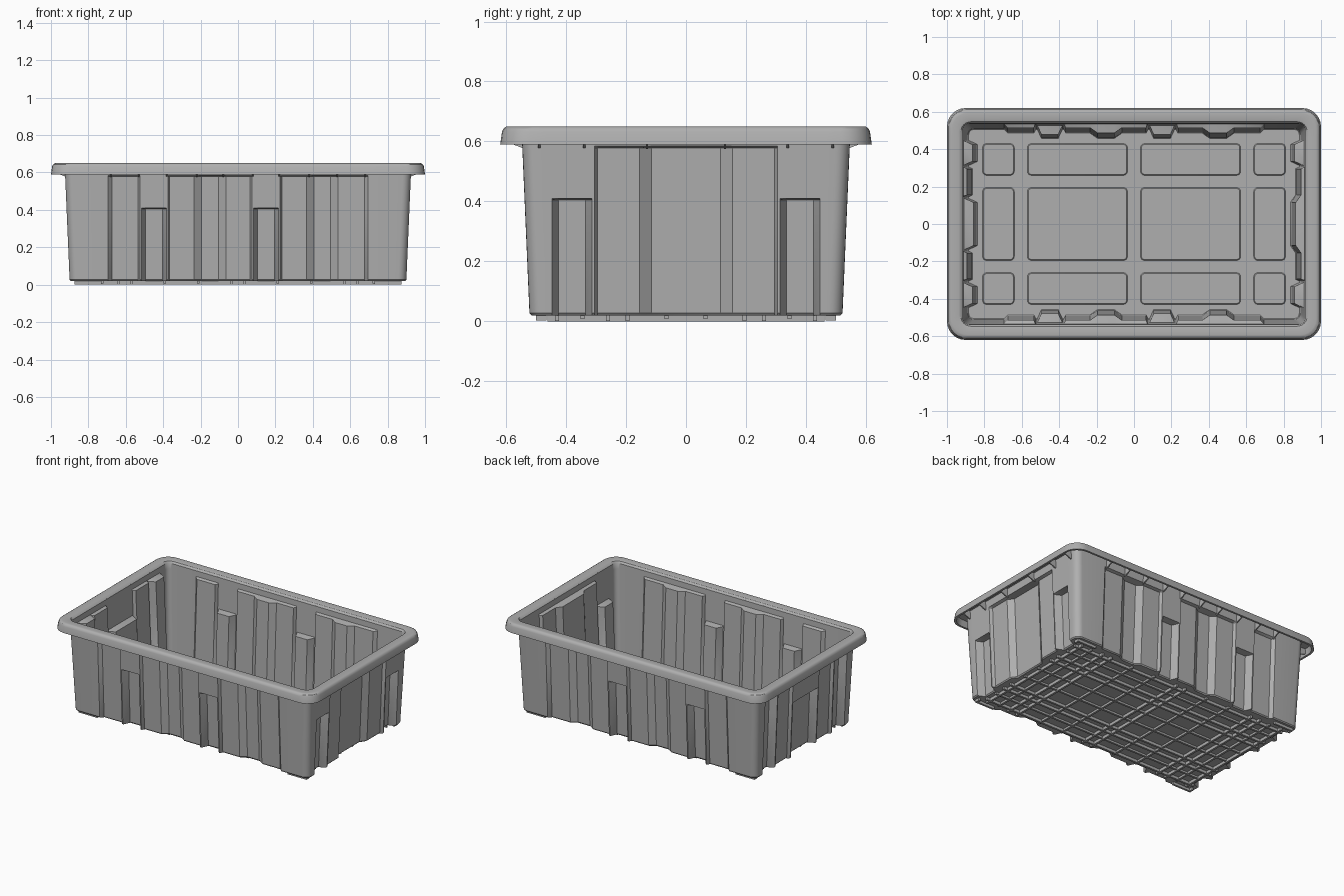
import bpy, bmesh, math

cube = bpy.data.objects.get("Cube")
if cube:
    bpy.data.objects.remove(cube, do_unlink=True)

mat = bpy.data.materials.new("grey_plastic")
mat.use_nodes = True
GREY = (0.43, 0.43, 0.43, 1)
mat.diffuse_color = GREY
mat.node_tree.nodes["Principled BSDF"].inputs["Base Color"].default_value = GREY

STEP, POCKET = 0.02, 0.048      # shallow recess and stacking pocket depths


def finish(name, bm):
    bmesh.ops.recalc_face_normals(bm, faces=bm.faces)
    mesh = bpy.data.meshes.new(name)
    bm.to_mesh(mesh)
    bm.free()
    obj = bpy.data.objects.new(name, mesh)
    bpy.context.collection.objects.link(obj)
    mesh.materials.append(mat)
    bpy.ops.object.select_all(action='DESELECT')
    bpy.context.view_layer.objects.active = obj
    obj.select_set(True)
    bpy.ops.object.shade_smooth_by_angle(angle=math.radians(32))
    return obj


def pocket(a, b, full, left, right):
    """Break points (position, lower depth, upper depth) of one pocket."""
    up = POCKET if full else 0
    edge = [(a - 0.01, left, left), (a, 0, 0), (a + 0.008, 0, 0),
            (a + 0.03, POCKET, up), (b - 0.03, POCKET, up),
            (b - 0.008, 0, 0), (b, 0, 0), (b + 0.01, right, right)]
    if full and left == right == STEP:
        edge = [p for p in edge if p[1]]
    return edge


# Wall profiles along the long sides and the two ends
long_side = [(-0.695, 0, 0), (-0.675, STEP, STEP)]
for i, c in enumerate((-0.45, -0.15, 0.15, 0.45)):
    long_side += pocket(c - 0.075, c + 0.075, i % 2 == 1, STEP, STEP)
long_side += [(0.675, STEP, STEP), (0.695, 0, 0)]


def end_side(outer_full):
    return (pocket(-0.455, -0.305, outer_full, 0, STEP)
            + pocket(-0.145, 0.145, not outer_full, STEP, STEP)
            + pocket(0.305, 0.455, outer_full, STEP, 0))


left_end, right_end = end_side(False), end_side(True)


def outline(hx, hy, r, z, mode):
    """Closed outline; mode 0 is plain, 1 uses lower depths, 2 upper depths."""
    def depth(p):
        return p[mode] if mode else 0

    def corner(sx, sy, start):
        for k in range(7):
            a = math.radians(start + 15 * k)
            pts.append((sx * (hx - r) + r * math.cos(a), sy * (hy - r) + r * math.sin(a), z))
    pts = [(p[0], -hy + depth(p), z) for p in long_side]
    corner(1, -1, 270)
    pts += [(hx - depth(p), p[0], z) for p in left_end]
    corner(1, 1, 0)
    pts += [(p[0], hy - depth(p), z) for p in reversed(long_side)]
    corner(-1, 1, 90)
    pts += [(-hx + depth(p), p[0], z) for p in reversed(right_end)]
    corner(-1, -1, 180)
    return pts


def wall(z, mode, inset=0.0):
    """Drafted wall outline at height z."""
    grow = 0.025 * (z - 0.02) / 0.58 - inset
    return outline(0.9 + grow, 0.522 + grow, 0.045 - inset, z, mode)


def rim(inset, z):
    return outline(1 - inset, 0.62 - inset, 0.1 - inset * 0.6, z, 0)


# Bin body: outer wall, hollow rim and inner wall in one skin
T = 0.012
rings = [wall(0.02, 1, 0.006), wall(0.027, 1), wall(0.405, 1), wall(0.41, 2),
         wall(0.578, 2), wall(0.585, 0), wall(0.635, 0),
         rim(0.02, 0.635), rim(0.014, 0.59), rim(0, 0.59), rim(0.006, 0.632),
         rim(0.011, 0.643), rim(0.02, 0.649), rim(0.028, 0.65),
         rim(0.062, 0.65), rim(0.073, 0.647), wall(0.635, 0, T),
         wall(0.597, 0, T), wall(0.59, 2, T), wall(0.422, 2, T),
         wall(0.417, 1, T), wall(0.04, 1, T), wall(0.035, 1, T + 0.005)]
bm = bmesh.new()
loops = [[bm.verts.new(p) for p in ring] for ring in rings]
for lo, hi in zip(loops, loops[1:]):
    n = len(lo)
    for i in range(n):
        j = (i + 1) % n
        bm.faces.new((lo[i], lo[j], hi[j], hi[i]))
bm.faces.new(loops[0])
bm.faces.new(loops[-1])
finish("bin_body", bm)


def box(bm, x0, x1, y0, y1, z0, z1):
    verts = bmesh.ops.create_cube(bm, size=1)["verts"]
    for v in verts:
        v.co = ((x0, x1)[v.co.x > 0], (y0, y1)[v.co.y > 0], (z0, z1)[v.co.z > 0])
    return verts


# Floor panels, raised inside with ribbed frames underneath
columns = [(-0.81, -0.64), (-0.57, -0.035), (0.035, 0.57), (0.64, 0.81)]
rows = [(-0.43, -0.26), (-0.195, 0.195), (0.26, 0.43)]
panels = bmesh.new()
for x0, x1 in columns:
    for y0, y1 in rows:
        verts = box(panels, x0, x1, y0, y1, 0.03, 0.041)
        upright = list({e for v in verts for e in v.link_edges
                        if abs(e.verts[0].co.z - e.verts[1].co.z) > 0.005})
        bmesh.ops.bevel(panels, geom=upright, offset=0.022, segments=4,
                        profile=0.5, affect='EDGES')
panels.verts.ensure_lookup_table()
rims = [e for e in panels.edges if all(v.co.z > 0.04 for v in e.verts)]
bmesh.ops.bevel(panels, geom=rims, offset=0.005, segments=1, affect='EDGES')
finish("floor_panels", panels)

ribs = bmesh.new()
W = 0.007
for a, b in columns:
    for x in (a, b):
        box(ribs, x - W, x + W, -0.462, 0.462, 0, 0.022)
    cuts = 3 if b - a > 0.3 else 2
    for k in range(1, cuts):
        x = a + (b - a) * k / cuts
        box(ribs, x - W, x + W, -0.455, 0.455, 0.006, 0.022)
for a, b in rows:
    for y in (a, b):
        box(ribs, -0.842, 0.842, y - W, y + W, 0.001, 0.022)
    cuts = 3 if b - a > 0.3 else 2
    for k in range(1, cuts):
        y = a + (b - a) * k / cuts
        box(ribs, -0.835, 0.835, y - W, y + W, 0.007, 0.022)
# Corner feet
for sx in (-1, 1):
    for sy in (-1, 1):
        xs = sorted((sx * 0.73, sx * 0.875))
        ys = sorted((sy * 0.486, sy * 0.5))
        box(ribs, *xs, *ys, 0.002, 0.022)
        xs = sorted((sx * 0.861, sx * 0.875))
        ys = sorted((sy * 0.465, sy * 0.5))
        box(ribs, *xs, *ys, 0.002, 0.022)
finish("underside_ribs", ribs)

# Small tapered gussets under the rim
gussets = bmesh.new()


def gusset(px, py, dx, dy):
    verts = box(gussets, px - 0.004, px + 0.004, py - 0.004, py + 0.004, 0.575, 0.637)
    for v in verts:
        side = (v.co.x - px) * dx + (v.co.y - py) * dy
        if side > 0:
            v.co.x += dx * 0.062
            v.co.y += dy * 0.062
            if v.co.z < 0.6:
                v.co.z = 0.602


for s in (-1, 1):
    for x in (-0.68, -0.53, -0.38, -0.22, -0.08, 0.08, 0.22, 0.38, 0.53, 0.68):
        gusset(x, s * 0.542, 0, s)
    for y in (-0.49, -0.34, -0.13, 0.13, 0.34, 0.49):
        gusset(s * 0.92, y, s, 0)
finish("rim_gussets", gussets)
